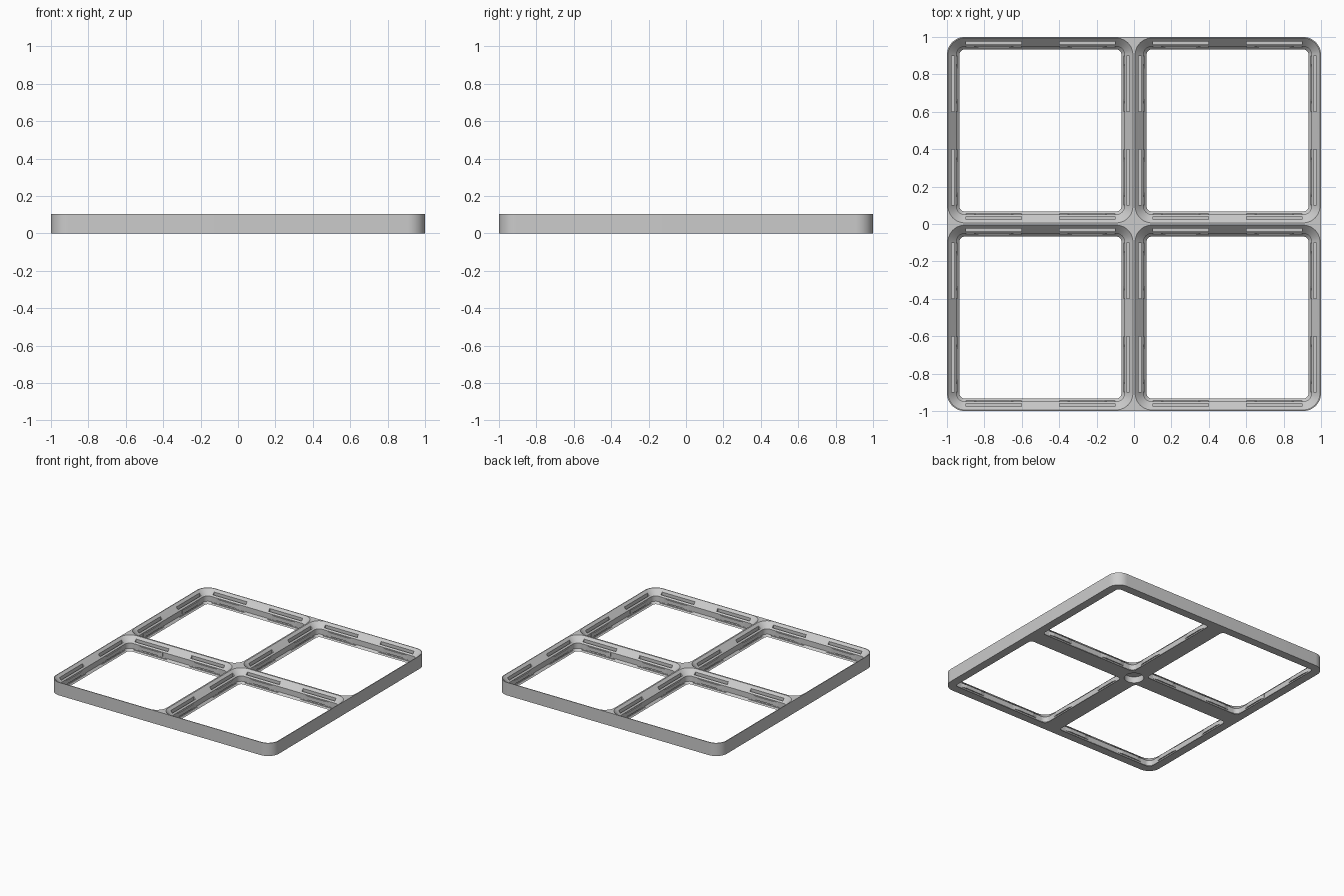
import bpy, bmesh, math
from mathutils import Matrix, Vector

if "Cube" in bpy.data.objects:
    bpy.data.objects.remove(bpy.data.objects["Cube"])

HEIGHT = 0.105
CORNER = 0.095
CELLS = [(x, y) for x in (-0.5, 0.5) for y in (-0.5, 0.5)]

grey = bpy.data.materials.new("light grey")
grey.diffuse_color = (0.6, 0.6, 0.6, 1)
grey.use_nodes = True
grey.node_tree.nodes["Principled BSDF"].inputs["Base Color"].default_value = grey.diffuse_color


def make_object(name, bm):
    bmesh.ops.recalc_face_normals(bm, faces=bm.faces)
    mesh = bpy.data.meshes.new(name)
    bm.to_mesh(mesh)
    bm.free()
    mesh.materials.append(grey)
    obj = bpy.data.objects.new(name, mesh)
    bpy.context.collection.objects.link(obj)
    return obj


def loft(bm, rings):
    """Skin a stack of equal point loops and cap both ends."""
    loops = [[bm.verts.new(p) for p in ring] for ring in rings]
    n = len(loops[0])
    for a, b in zip(loops, loops[1:]):
        for i in range(n):
            j = (i + 1) % n
            bm.faces.new((a[i], a[j], b[j], b[i]))
    bm.faces.new(loops[0][::-1])
    bm.faces.new(loops[-1])


def rounded_square(cx, cy, half, radius, z, steps=10):
    ring = []
    for q, (sx, sy) in enumerate(((1, 1), (-1, 1), (-1, -1), (1, -1))):
        for k in range(steps + 1):
            a = (q + k / steps) * math.pi / 2
            ring.append((cx + sx * (half - radius) + radius * math.cos(a),
                         cy + sy * (half - radius) + radius * math.sin(a), z))
    return ring


def prism(bm, points, z0, z1, matrix):
    loft(bm, [[matrix @ Vector((x, y, z)) for x, y in points] for z in (z0, z1)])


def clip_places():
    """Two clips on each of four walls in each cell; local +y points inward."""
    for cx, cy in CELLS:
        for turn in range(4):
            for along in (-0.25, 0.25):
                yield (Matrix.Translation((cx, cy, 0))
                       @ Matrix.Rotation(turn * math.pi / 2, 4, 'Z')
                       @ Matrix.Translation((along, -0.5, 0)))


# Solid plate with rounded outer corners
bm = bmesh.new()
loft(bm, [rounded_square(0, 0, 1, CORNER, z) for z in (0, HEIGHT)])
frame = make_object("grid_frame", bm)

# Cell openings: chamfer, upright wall, wide chamfer (z, inset)
profile = [(-0.02, 0.067), (0, 0.067), (0.0167, 0.051), (0.0595, 0.051),
           (HEIGHT, 0.006), (0.13, 0.006)]
bm = bmesh.new()
for cx, cy in CELLS:
    loft(bm, [rounded_square(cx, cy, 0.5 - d, CORNER - d, z) for z, d in profile])
cutters = [make_object("cell_cutter", bm)]

# Flexure slots behind each clip and relief under it
bm = bmesh.new()
for m in clip_places():
    prism(bm, [(-0.148, 0.024), (0.148, 0.024), (0.148, 0.040), (-0.148, 0.040)],
          0.02, 0.13, m)
    prism(bm, [(-0.148, 0.0515), (0.148, 0.0515), (0.148, 0.075), (-0.148, 0.075)],
          0.010, 0.03, m)
cutters.append(make_object("slot_cutter", bm))

# Blind round pocket in the underside at the centre
bm = bmesh.new()
bmesh.ops.create_cone(bm, cap_ends=True, segments=40, radius1=0.072, radius2=0.072,
                      depth=0.1, matrix=Matrix.Translation((0, 0, 0.0)))
cutters.append(make_object("pocket_cutter", bm))

for cutter in cutters:
    cutter.hide_render = True
    mod = frame.modifiers.new(cutter.name, 'BOOLEAN')
    mod.operation = 'DIFFERENCE'
    mod.solver = 'EXACT'
    mod.object = cutter

# Bake the cuts and drop the cutters
bpy.context.view_layer.update()
evaluated = frame.evaluated_get(bpy.context.evaluated_depsgraph_get())
baked = bpy.data.meshes.new_from_object(evaluated)
frame.modifiers.clear()
frame.data = baked
for cutter in cutters:
    bpy.data.objects.remove(cutter)

# Tapered snap bumps on the upright walls
bm = bmesh.new()
for m in clip_places():
    prism(bm, [(-0.11, 0.048), (0.11, 0.048), (0.11, 0.0512), (0.07, 0.060),
               (-0.07, 0.060), (-0.11, 0.0512)], 0.025, 0.055, m)
bumps = make_object("snap_bumps", bm)

# Smooth the rounded corners only
bpy.ops.object.select_all(action='DESELECT')
frame.select_set(True)
bpy.context.view_layer.objects.active = frame
bpy.ops.object.shade_smooth_by_angle(angle=math.radians(25))
